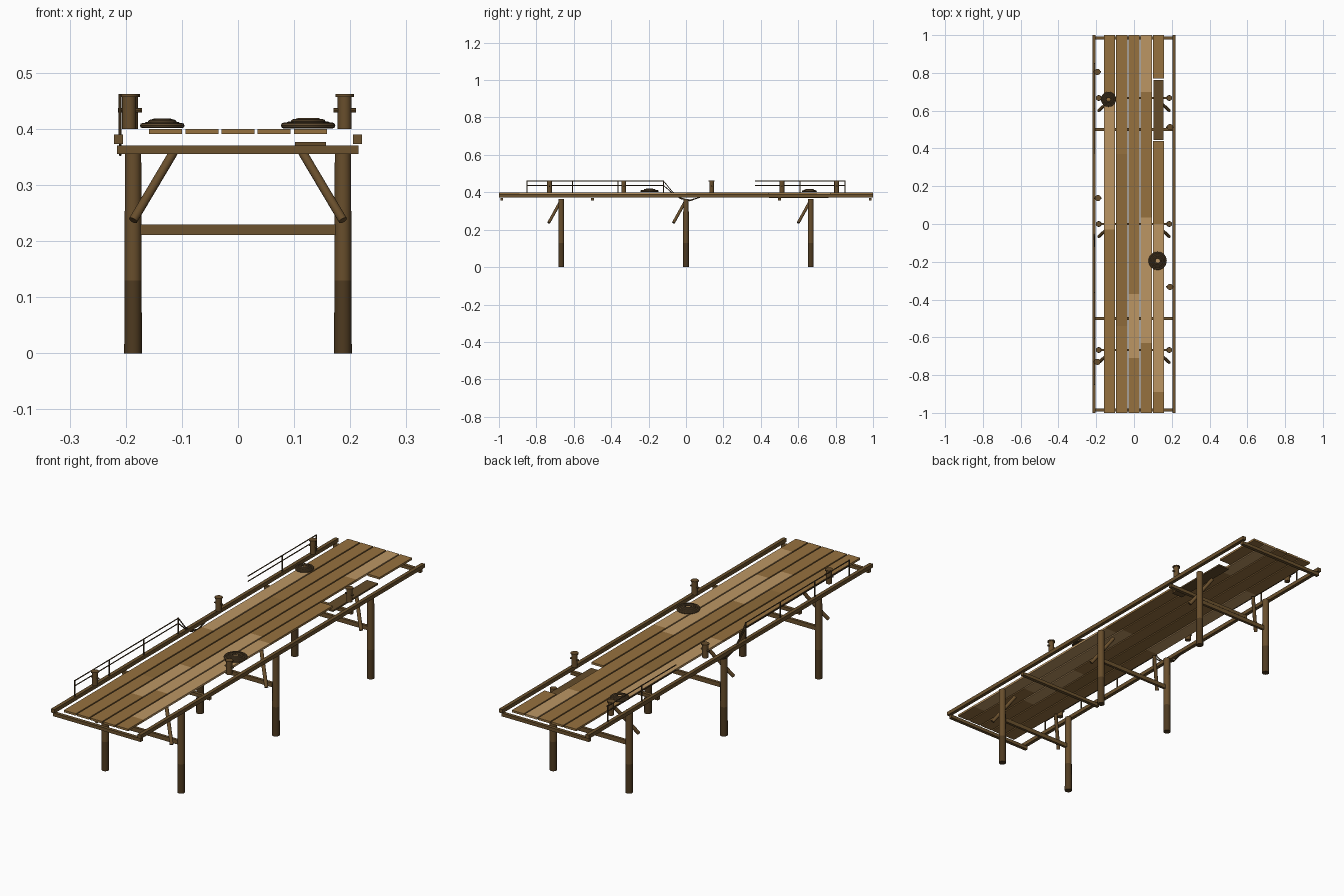
import bpy, math
from mathutils import Vector

if "Cube" in bpy.data.objects:
    bpy.data.objects.remove(bpy.data.objects["Cube"], do_unlink=True)


def material(name, r, g, b):
    lin = [((c / 255 + 0.055) / 1.055) ** 2.4 for c in (r, g, b)] + [1]
    m = bpy.data.materials.new(name)
    m.use_nodes = True
    m.diffuse_color = lin
    m.node_tree.nodes["Principled BSDF"].inputs["Base Color"].default_value = lin
    return m


PLANK = material("plank brown", 150, 113, 63)
PALE = material("pale plank", 188, 150, 100)
WARM = material("worn plank", 141, 106, 58)
FALLEN = material("fallen plank", 100, 75, 42)
BEAM = material("beam brown", 108, 82, 46)
POST = material("post brown", 104, 78, 44)
WET = material("wet post", 78, 58, 32)
ROPE = material("rope brown", 92, 72, 46)
RAIL = material("rail brown", 78, 60, 36)


def finish(name, mat, smooth=False):
    ob = bpy.context.object
    ob.name = name
    ob.data.materials.append(mat)
    if smooth:
        bpy.ops.object.shade_smooth_by_angle(angle=math.radians(40))
    return ob


def box(name, mat, x, y, z):
    """Box from (min, max) pairs on each axis."""
    bpy.ops.mesh.primitive_cube_add(size=1, location=[sum(p) / 2 for p in (x, y, z)])
    bpy.context.object.scale = [p[1] - p[0] for p in (x, y, z)]
    bpy.ops.object.transform_apply(location=False, rotation=False, scale=True)
    return finish(name, mat)


def rod(name, mat, a, b, r, r2=None, sides=12):
    """Round bar between two points."""
    a, b = Vector(a), Vector(b)
    d = b - a
    bpy.ops.mesh.primitive_cone_add(vertices=sides, radius1=r, radius2=r2 or r,
                                    depth=d.length, location=(a + b) / 2,
                                    rotation=d.to_track_quat('Z', 'Y').to_euler())
    return finish(name, mat, True)


def ring(name, mat, centre, major, minor):
    bpy.ops.mesh.primitive_torus_add(location=centre, major_radius=major, minor_radius=minor,
                                     major_segments=24, minor_segments=8)
    return finish(name, mat, True)


# Deck planks: each row lists (start, end, material) from front to back
rows = [
    [(-1, -0.03, PLANK), (-0.03, 0.64, PALE), (0.64, 1, PLANK)],
    [(-1, -0.54, PLANK), (-0.54, 0.37, WARM), (0.37, 1, PLANK)],
    [(-1, -0.71, PLANK), (-0.71, -0.37, PALE), (-0.37, 1, PLANK)],
    [(-1, -0.63, PLANK), (-0.63, 0.035, PALE), (0.035, 0.7, PLANK), (0.7, 1, PALE)],
    [(-1, -0.89, PLANK), (-0.89, 0, PALE), (0, 0.44, PLANK), (0.77, 1, PLANK)],
]
for i, row in enumerate(rows):
    x = (i - 2) * 0.0645
    for a, b, mat in row:
        box("deck_plank", mat, (x - 0.0295, x + 0.0295), (a, b), (0.391, 0.4))
box("fallen_plank", FALLEN, (0.102, 0.157), (0.445, 0.762), (0.37, 0.377))

# Long side beams and cross beams
for s in (-1, 1):
    box("side_beam", BEAM, sorted((s * 0.205, s * 0.221)), (-1, 1), (0.373, 0.39))
for y in (-0.985, -0.5, 0.5, 0.985):
    box("cross_beam", BEAM, (-0.216, 0.215), (y - 0.0075, y + 0.0075), (0.355, 0.37))

# Supports: posts with wet feet, low tie beam, diagonal braces
for y in (-0.667, 0, 0.667):
    box("tie_beam", BEAM, (-0.185, 0.185), (y - 0.006, y + 0.006), (0.211, 0.23))
    for s in (-1, 1):
        x = s * 0.187
        rod("post_foot", WET, (x, y, 0), (x, y, 0.13), 0.0158, 0.0152)
        rod("support_post", POST, (x, y, 0.13), (x, y, 0.365), 0.0152, 0.0145)
        rod("diagonal_brace", POST, (s * 0.115, y, 0.358), (s * 0.187, y - 0.067, 0.237), 0.008)

# Mooring posts with cap and cross pin
for x, y in ((-0.194, 0.805), (-0.191, 0.137), (-0.194, -0.73), (0.19, 0.513), (0.19, -0.333)):
    rod("mooring_post", POST, (x, y, 0.4), (x, y, 0.458), 0.0125)
    rod("mooring_cap", POST, (x, y, 0.457), (x, y, 0.462), 0.0165)
    rod("mooring_pin", POST, (x - 0.02, y, 0.433), (x + 0.02, y, 0.433), 0.004, sides=8)

# Coiled ropes lying on the deck
for x, y, k in ((0.125, -0.195, 1), (-0.135, 0.66, 0.82)):
    for major, z in ((0.043, 0.406), (0.034, 0.408), (0.026, 0.412), (0.018, 0.414)):
        ring("rope_coil", ROPE, (x, y, z), major * k, 0.0055 * k)

# Broken handrail on one side
RX = -0.21
for y in (-0.85, -0.607, -0.363, -0.12, 0.61, 0.85):
    rod("rail_post", RAIL, (RX, y, 0.38), (RX, y, 0.462), 0.003, sides=6)
for z in (0.46, 0.437):
    for a, b in ((-0.85, -0.12), (0.37, 0.85)):
        rod("hand_rail", RAIL, (RX, a, z), (RX, b, z), 0.0025, sides=6)

# Loose rail ropes hanging from the break
for z, drop in ((0.46, 0), (0.437, 0.008)):
    path = [(-0.12, z), (-0.075, 0.405 - drop), (-0.03, 0.37 - drop / 2),
            (0.02, 0.358 - drop / 2), (0.08, 0.375)]
    curve = bpy.data.curves.new("hanging_rope", 'CURVE')
    curve.dimensions = '3D'
    curve.bevel_depth = 0.0025
    curve.bevel_resolution = 1
    line = curve.splines.new('POLY')
    line.points.add(len(path) - 1)
    for p, (y, h) in zip(line.points, path):
        p.co = (RX, y, h, 1)
    curve.materials.append(RAIL)
    bpy.context.collection.objects.link(bpy.data.objects.new("hanging_rope", curve))
